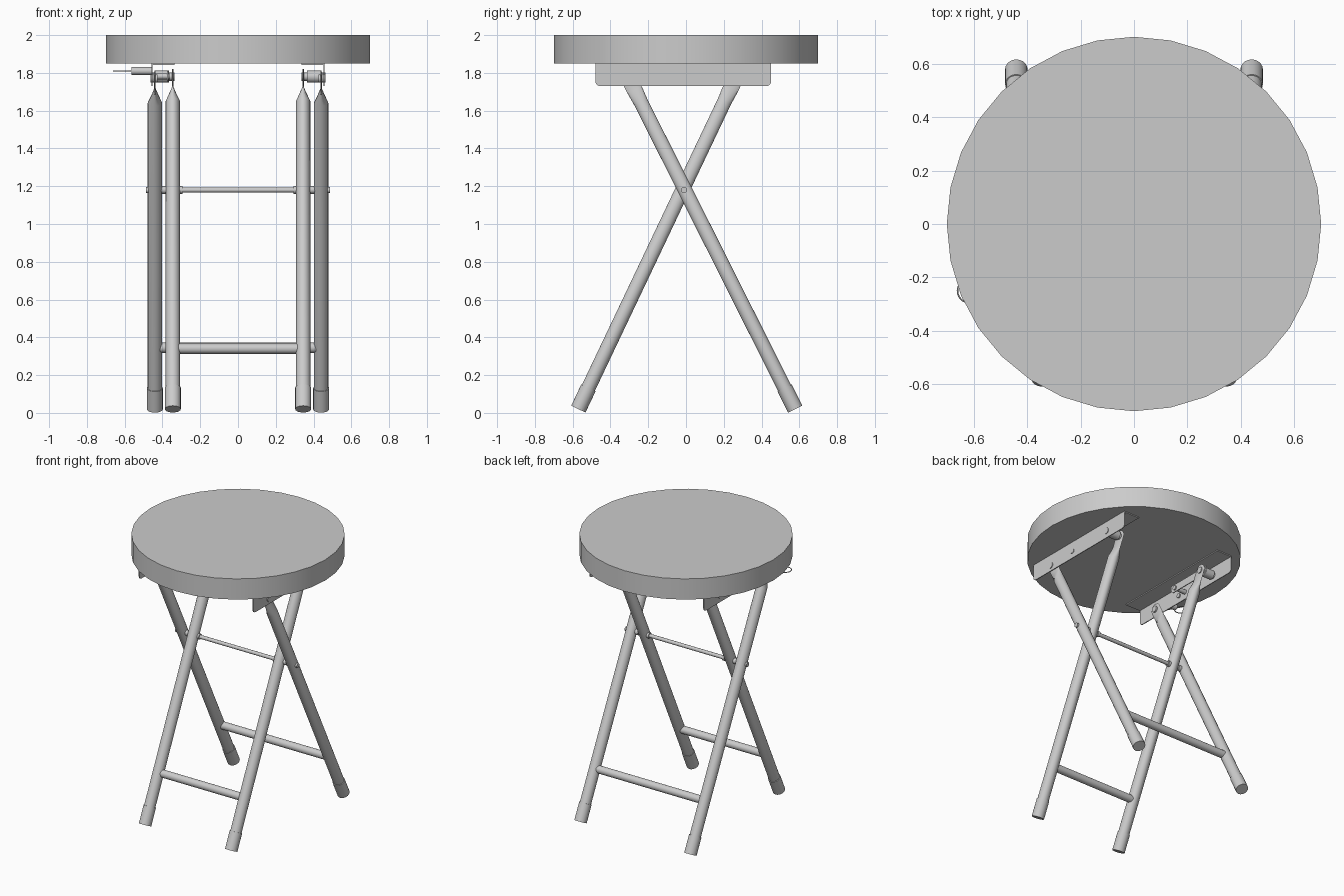
import bpy, bmesh, math
from mathutils import Vector

cube = bpy.data.objects.get("Cube")
if cube:
    bpy.data.objects.remove(cube, do_unlink=True)

grey = bpy.data.materials.new("plain_grey")
grey.use_nodes = True
GREY = (0.6, 0.6, 0.6, 1)
grey.diffuse_color = GREY
grey.node_tree.nodes["Principled BSDF"].inputs["Base Color"].default_value = GREY


def finish(obj, name):
    """Name the part, colour it and smooth its round faces."""
    obj.name = name
    obj.data.materials.clear()
    obj.data.materials.append(grey)
    bpy.ops.object.select_all(action="DESELECT")
    obj.select_set(True)
    bpy.context.view_layer.objects.active = obj
    bpy.ops.object.shade_smooth_by_angle(angle=math.radians(35))
    return obj


def rod(name, a, b, radius, sides=20):
    a, b = Vector(a), Vector(b)
    bpy.ops.mesh.primitive_cylinder_add(vertices=sides, radius=radius,
                                        depth=(b - a).length, location=(a + b) / 2)
    obj = bpy.context.object
    obj.rotation_euler = (b - a).to_track_quat("Z", "Y").to_euler()
    return finish(obj, name)


def box(name, low, high):
    low, high = Vector(low), Vector(high)
    bpy.ops.mesh.primitive_cube_add(size=1, location=(low + high) / 2)
    bpy.context.object.scale = high - low
    return finish(bpy.context.object, name)


def from_bmesh(name, bm):
    bmesh.ops.recalc_face_normals(bm, faces=bm.faces)
    mesh = bpy.data.meshes.new(name)
    bm.to_mesh(mesh)
    bm.free()
    obj = bpy.data.objects.new(name, mesh)
    bpy.context.collection.objects.link(obj)
    return finish(obj, name)


def leg(name, x, foot, hinge):
    """Round tube whose upper end is pressed flat around the hinge."""
    foot, hinge = Vector((x, *foot)), Vector((x, *hinge))
    axis = (hinge - foot).normalized()
    across = axis.cross(Vector((1, 0, 0)))
    length = (hinge - foot).length
    tube, flat, wide = 0.038, 0.004, 0.042
    # distance along the tube, half thickness, half width
    rings = [(0, tube, tube), (length - 0.145, tube, tube),
             (length - 0.07, flat, wide), (length, flat, wide)]
    for i in range(1, 6):
        turn = math.radians(i * 16)
        rings.append((length + wide * math.sin(turn), flat, wide * math.cos(turn)))
    bm, sides, previous = bmesh.new(), 20, None
    for t, thick, width in rings:
        loop = []
        for k in range(sides):
            a = math.tau * k / sides
            loop.append(bm.verts.new(foot + axis * t + across * width * math.sin(a)
                                     + Vector((thick * math.cos(a), 0, 0))))
        if previous:
            for k in range(sides):
                n = (k + 1) % sides
                bm.faces.new((previous[k], previous[n], loop[n], loop[k]))
        else:
            bm.faces.new(loop)
        previous = loop
    bm.faces.new(previous)
    from_bmesh(name, bm)
    # rubber foot
    rod(name + "_foot_cap", foot, foot + axis * 0.125, 0.042)


def bracket_plate(name, x, y0, y1, z0, z1, r, thickness=0.006):
    """Upright plate with rounded lower corners."""
    outline = [(y0, z1)]
    for cy, start in ((y0 + r, 180), (y1 - r, 270)):
        for i in range(6):
            a = math.radians(start + i * 18)
            outline.append((cy + r * math.cos(a), z0 + r + r * math.sin(a)))
    outline.append((y1, z1))
    bm = bmesh.new()
    face = bm.faces.new([bm.verts.new((x - thickness / 2, y, z)) for y, z in outline])
    side = bmesh.ops.extrude_face_region(bm, geom=[face])["geom"]
    bmesh.ops.translate(bm, vec=(thickness, 0, 0),
                        verts=[v for v in side if isinstance(v, bmesh.types.BMVert)])
    from_bmesh(name, bm)


# Seat
rod("seat", (0, 0, 1.85), (0, 0, 2), 0.7, 32)

OUTER, INNER = 0.44, 0.345
outer_foot, outer_hinge = (0.578, 0.02), (-0.302, 1.77)
inner_foot, inner_hinge = (-0.57, 0.02), (0.266, 1.78)

for label, s in (("left", 1), ("right", -1)):
    # Crossing legs
    leg(label + "_outer_leg", s * OUTER, outer_foot, outer_hinge)
    leg(label + "_inner_leg", s * INNER, inner_foot, inner_hinge)

    # Angle bracket under the seat
    bracket_plate(label + "_bracket", s * 0.456, -0.48, 0.45, 1.73, 1.85, 0.025)
    box(label + "_bracket_flange", (min(s * 0.335, s * 0.456), -0.48, 1.843),
        (max(s * 0.335, s * 0.456), 0.45, 1.85))

    # Hinge bolts, spacer and rivet
    y, z = outer_hinge
    rod(label + "_outer_hinge_bolt", (s * 0.425, y, z), (s * 0.464, y, z), 0.022, 12)
    y, z = inner_hinge
    rod(label + "_inner_hinge_bolt", (s * 0.335, y, z), (s * 0.464, y, z), 0.022, 12)
    rod(label + "_hinge_spacer", (s * 0.365, y, z), (s * 0.44, y, z), 0.032)
    rod(label + "_bracket_rivet", (s * 0.445, -0.08, 1.78), (s * 0.464, -0.08, 1.78), 0.016, 12)

    # Collars on the pivot rod
    for part, a, b, r in (("spacer", 0.38, 0.405, 0.02), ("inner_nut", 0.295, 0.312, 0.02),
                          ("end_cap", 0.473, 0.488, 0.016)):
        rod(label + "_pivot_" + part, (s * a, -0.01, 1.18), (s * b, -0.01, 1.18), r, 12)

# Pivot rod and foot rungs
rod("pivot_rod", (-0.485, -0.01, 1.18), (0.485, -0.01, 1.18), 0.013, 12)
rod("front_rung", (-INNER, -0.415, 0.34), (INNER, -0.415, 0.34), 0.027)
rod("back_rung", (-OUTER, 0.415, 0.345), (OUTER, 0.415, 0.345), 0.027)

# Folding lock with its pull ring, on one side only
bracket_plate("lock_bar", -0.372, -0.06, 0.3, 1.755, 1.81, 0.02)
rod("lock_bar_pin", (-0.456, -0.02, 1.782), (-0.36, -0.02, 1.782), 0.016, 12)
rod("lock_housing", (-0.565, -0.25, 1.81), (-0.456, -0.25, 1.81), 0.021)
bpy.ops.mesh.primitive_torus_add(major_radius=0.045, minor_radius=0.003, major_segments=24,
                                 minor_segments=6, location=(-0.615, -0.25, 1.81))
finish(bpy.context.object, "lock_pull_ring")
